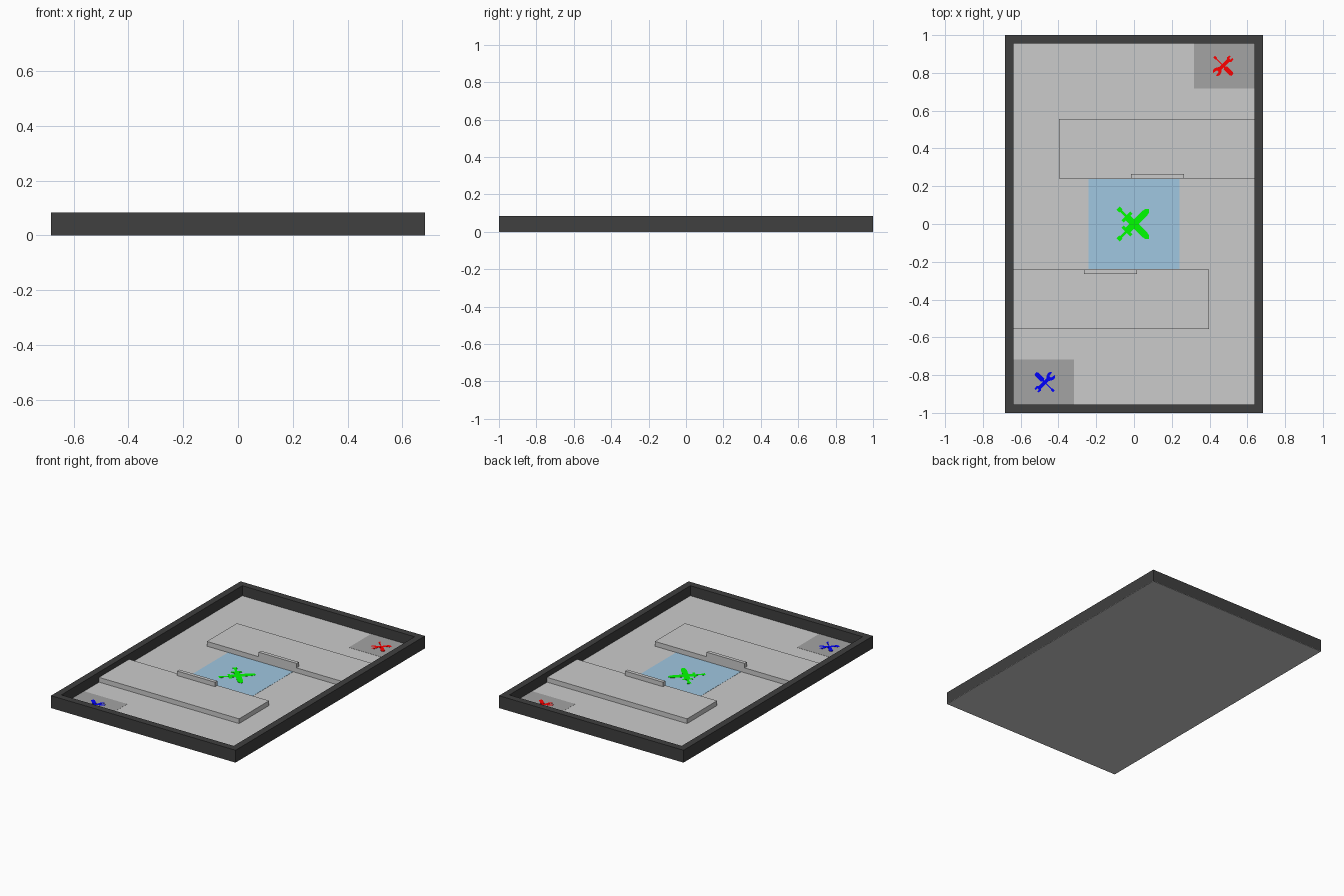
import bpy, bmesh, math
from mathutils import Matrix

if "Cube" in bpy.data.objects:
    bpy.data.objects.remove(bpy.data.objects["Cube"])

FLOOR, DECK, TOP = 0.016, 0.048, 0.083
OX, OY = 0.682, 1.0        # outer half sizes
IX, IY = 0.637, 0.955      # inner half sizes
HALF_TURN = Matrix.Rotation(math.pi, 4, 'Z')


def material(name, rgb):
    m = bpy.data.materials.new(name)
    m.diffuse_color = (*rgb, 1)
    m.use_nodes = True
    m.node_tree.nodes["Principled BSDF"].inputs["Base Color"].default_value = m.diffuse_color
    return m


GREY = material("floor_grey", (0.55, 0.55, 0.55))
DARK = material("wall_dark", (0.05, 0.05, 0.05))
PATCH = material("zone_grey", (0.37, 0.37, 0.37))
SKY = material("zone_blue", (0.35, 0.57, 0.75))
RED = material("red", (1.0, 0.0, 0.0))
BLUE = material("blue", (0.0, 0.0, 1.0))
GREEN = material("green", (0.0, 1.0, 0.0))


def prism(name, outlines, z0, z1, mat, matrix=Matrix()):
    """Extrude one or more flat counter-clockwise outlines from z0 to z1."""
    bm = bmesh.new()
    for pts in outlines:
        face = bm.faces.new([bm.verts.new((x, y, z0)) for x, y in pts])
        new = bmesh.ops.extrude_face_region(bm, geom=[face])["geom"]
        for v in new:
            if isinstance(v, bmesh.types.BMVert):
                v.co.z = z1
    bmesh.ops.recalc_face_normals(bm, faces=bm.faces)
    bm.transform(matrix)
    me = bpy.data.meshes.new(name)
    bm.to_mesh(me)
    bm.free()
    me.materials.append(mat)
    ob = bpy.data.objects.new(name, me)
    bpy.context.collection.objects.link(ob)
    return ob


def rect(x0, x1, y0, y1):
    return [(x0, y0), (x1, y0), (x1, y1), (x0, y1)]


def sym(half):
    """Close a half outline (running along +x, below the axis) by mirroring in y."""
    return half + [(x, -y) for x, y in reversed(half) if y != 0]


# underside panel, floor
prism("base_panel", [rect(-OX, OX, -OY, OY)], 0, 0.002, GREY)
prism("floor", [rect(-IX, IX, -IY, IY)], 0.002, FLOOR, GREY)

# perimeter wall as a single ring
bm = bmesh.new()
rings = []
for hx, hy in ((OX, OY), (IX, IY)):
    for z in (0.002, TOP):
        rings.append([bm.verts.new((x, y, z)) for x, y in rect(-hx, hx, -hy, hy)])
for a, b in ((0, 1), (1, 3), (3, 2), (2, 0)):
    for i in range(4):
        j = (i + 1) % 4
        bm.faces.new((rings[a][i], rings[a][j], rings[b][j], rings[b][i]))
bmesh.ops.recalc_face_normals(bm, faces=bm.faces)
wall_mesh = bpy.data.meshes.new("perimeter_wall")
bm.to_mesh(wall_mesh)
bm.free()
wall_mesh.materials.append(DARK)
bpy.context.collection.objects.link(bpy.data.objects.new("perimeter_wall", wall_mesh))

# centre zone
prism("centre_zone", [rect(-0.24, 0.24, -0.238, 0.238)], FLOOR, FLOOR + 0.001, SKY)

# crossed swords marker
sword = sym([(-0.118, -0.013), (-0.098, -0.013), (-0.098, -0.007), (-0.060, -0.007),
             (-0.060, -0.032), (-0.044, -0.032), (-0.044, -0.018), (0.080, -0.018),
             (0.100, -0.014), (0.112, 0.0)])
for i, s in enumerate((1, -1)):
    prism(f"sword_marker_{i + 1}", [sword], FLOOR + 0.001, FLOOR + 0.002 + i * 0.0004, GREEN,
          Matrix.Rotation(s * math.pi / 4, 4, 'Z'))

# tool outlines: open-jawed wrench and screwdriver, both along +x
wrench = sym([(-0.040, -0.006), (-0.064, -0.010), (-0.058, -0.020), (-0.044, -0.023),
              (-0.028, -0.016), (-0.020, -0.009), (0.036, -0.009), (0.046, -0.017),
              (0.062, -0.014), (0.062, -0.006), (0.050, -0.005)])
driver = sym([(-0.068, -0.006), (-0.054, -0.006), (-0.048, -0.003), (0.010, -0.003),
              (0.016, -0.012), (0.062, -0.012), (0.069, -0.007)])

# each end of the field is the other turned by half a turn
for tag, turn, colour in (("back", Matrix(), RED), ("front", HALF_TURN, BLUE)):
    prism(f"{tag}_platform", [rect(-0.398, IX, 0.24, 0.557)], FLOOR, DECK, GREY, turn)
    prism(f"{tag}_barrier", [rect(-0.015, 0.265, 0.24, 0.264)], DECK, 0.078, GREY, turn)
    prism(f"{tag}_corner_zone", [rect(0.317, IX, 0.717, IY)], FLOOR, FLOOR + 0.001, PATCH, turn)
    place = turn @ Matrix.Translation((0.472, 0.838, 0))
    prism(f"{tag}_wrench_marker", [wrench], FLOOR + 0.001, FLOOR + 0.002, colour,
          place @ Matrix.Rotation(math.pi / 4, 4, 'Z'))
    prism(f"{tag}_screwdriver_marker", [driver], FLOOR + 0.001, FLOOR + 0.0024, colour,
          place @ Matrix.Rotation(-math.pi / 4, 4, 'Z'))
